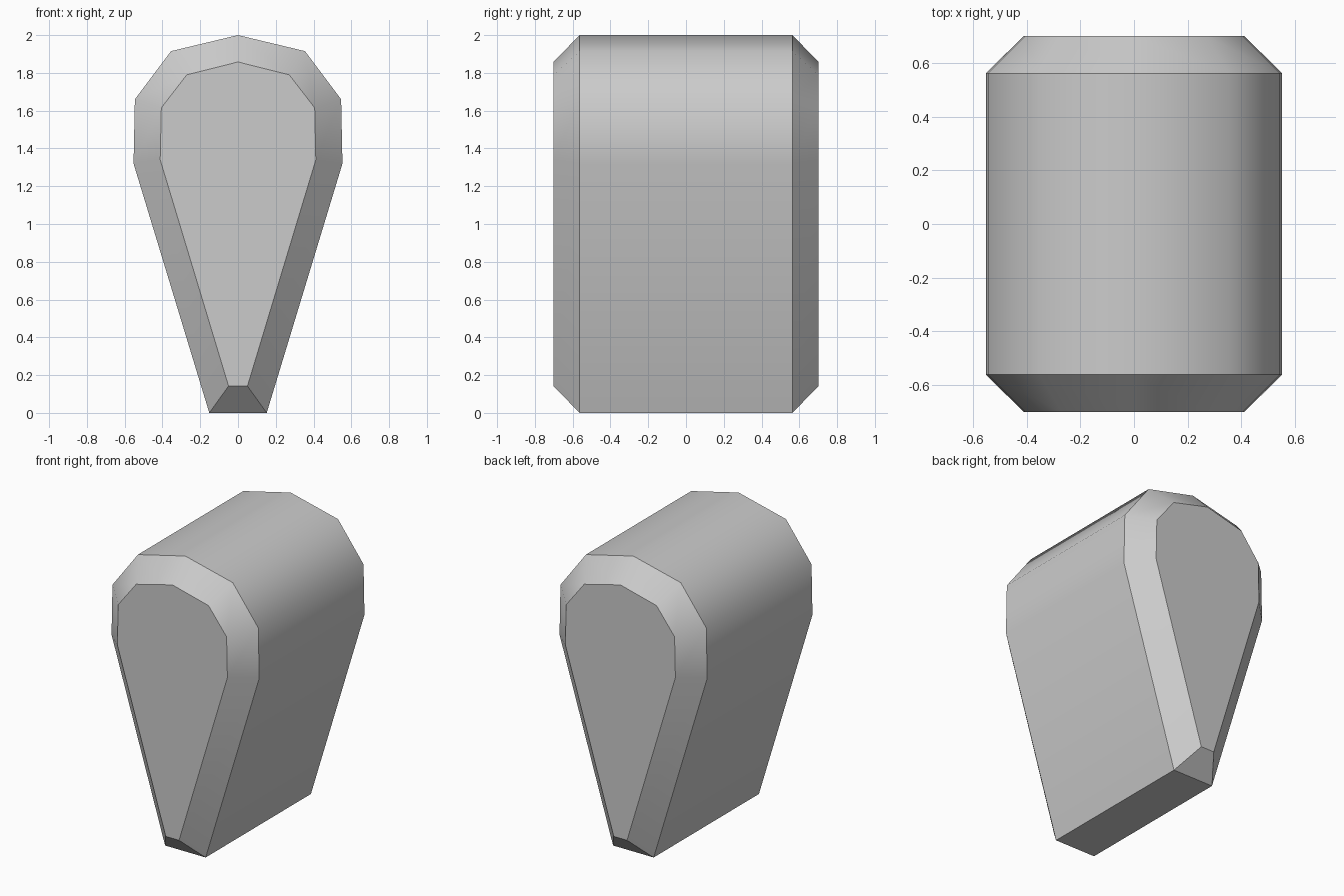
import bpy, bmesh, math

cube = bpy.data.objects.get("Cube")
if cube:
    bpy.data.objects.remove(cube, do_unlink=True)

grey = bpy.data.materials.new("plain grey")
grey.use_nodes = True
grey.diffuse_color = (0.6, 0.6, 0.6, 1)
grey.node_tree.nodes["Principled BSDF"].inputs["Base Color"].default_value = (0.6, 0.6, 0.6, 1)

# Right halves of the teardrop outlines (x, z), from the foot to the crown
OUTER = [(0.152, 0), (0.553, 1.32), (0.546, 1.66), (0.355, 1.915), (0, 2)]
INNER = [(0.05, 0.142), (0.412, 1.34), (0.406, 1.615), (0.271, 1.79), (0, 1.858)]
HALF_DEPTH, BODY_DEPTH = 0.702, 0.563


def ring(bm, half, y):
    """Mirror a half outline into a closed ring of vertices."""
    outline = half + [(-x, z) for x, z in reversed(half[:-1])]
    return [bm.verts.new((x, y, z)) for x, z in outline]


# Teardrop block: straight body with a chamfer at each end
bm = bmesh.new()
rings = [ring(bm, INNER, -HALF_DEPTH), ring(bm, OUTER, -BODY_DEPTH),
         ring(bm, OUTER, BODY_DEPTH), ring(bm, INNER, HALF_DEPTH)]
for a, b in zip(rings, rings[1:]):
    for i in range(len(a)):
        j = (i + 1) % len(a)
        bm.faces.new((a[i], a[j], b[j], b[i]))
bm.faces.new(rings[0])
bm.faces.new(rings[-1])
bmesh.ops.recalc_face_normals(bm, faces=bm.faces)

mesh = bpy.data.meshes.new("teardrop_block")
bm.to_mesh(mesh)
bm.free()
mesh.materials.append(grey)
block = bpy.data.objects.new("teardrop_block", mesh)
bpy.context.collection.objects.link(block)

# Smooth the rounded crown, keep the chamfer and foot edges crisp
bpy.ops.object.select_all(action='DESELECT')
block.select_set(True)
bpy.context.view_layer.objects.active = block
bpy.ops.object.shade_smooth_by_angle(angle=math.radians(42))
